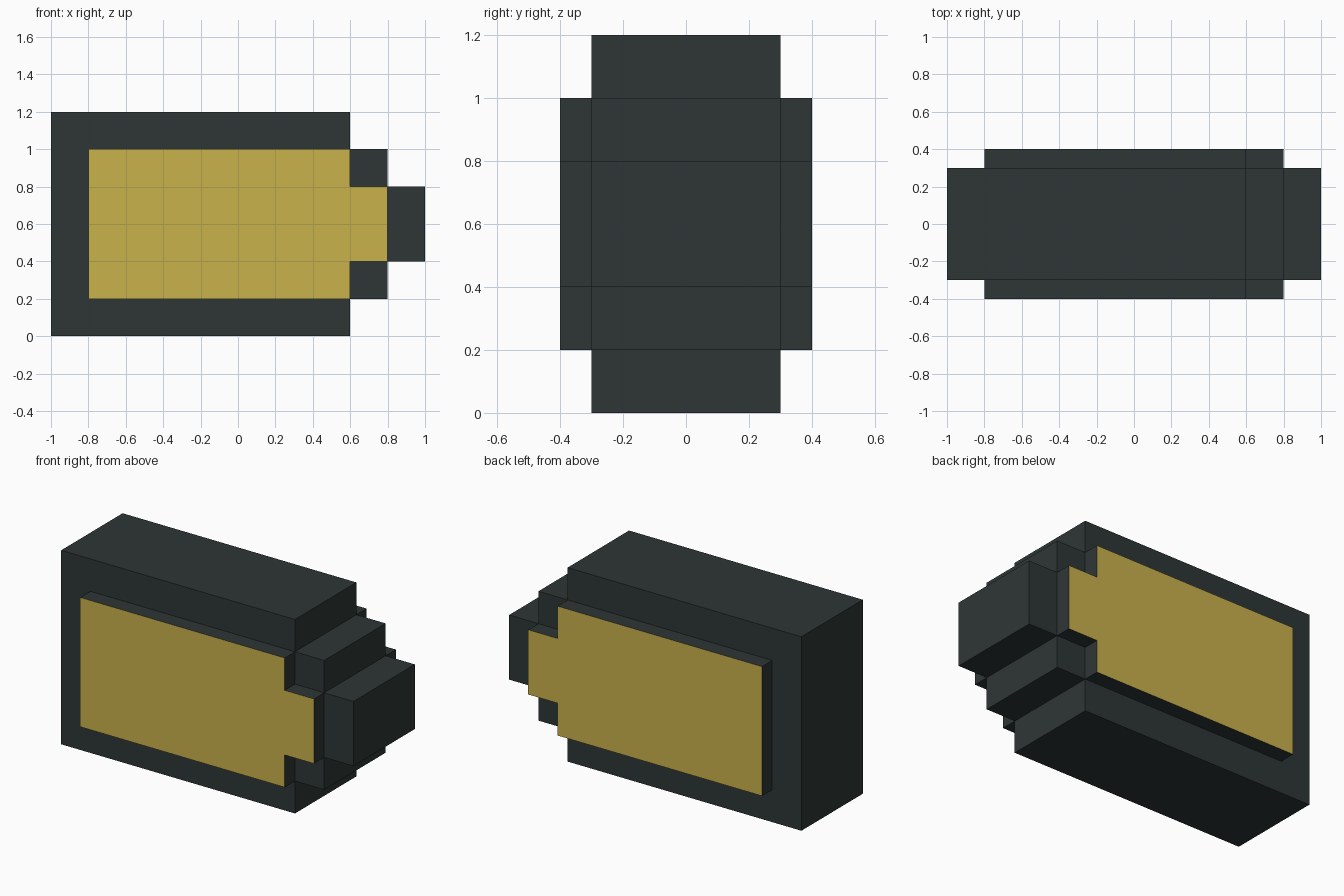
import bpy
import bmesh

if "Cube" in bpy.data.objects:
    bpy.data.objects.remove(bpy.data.objects["Cube"])


def material(name, rgb):
    m = bpy.data.materials.new(name)
    m.diffuse_color = (*rgb, 1.0)
    m.use_nodes = True
    m.node_tree.nodes["Principled BSDF"].inputs["Base Color"].default_value = m.diffuse_color
    return m


dark = material("dark slate", (0.0273, 0.0369, 0.0356))
gold = material("gold", (0.584, 0.445, 0.072))


def extrude_profile(name, profile, y0, y1, mats, gold_y=None):
    """Extrude an XZ outline from y0 to y1; the cap at gold_y takes the second material."""
    bm = bmesh.new()
    cap = bm.faces.new([bm.verts.new((x, y0, z)) for x, z in profile])
    new = bmesh.ops.extrude_face_region(bm, geom=[cap], use_keep_orig=True)["geom"]
    verts = [g for g in new if isinstance(g, bmesh.types.BMVert)]
    bmesh.ops.translate(bm, verts=verts, vec=(0, y1 - y0, 0))
    bmesh.ops.recalc_face_normals(bm, faces=bm.faces)
    if gold_y is not None:
        for f in bm.faces:
            if all(abs(v.co.y - gold_y) < 1e-4 for v in f.verts):
                f.material_index = 1
    mesh = bpy.data.meshes.new(name)
    bm.to_mesh(mesh)
    bm.free()
    for m in mats:
        mesh.materials.append(m)
    obj = bpy.data.objects.new(name, mesh)
    bpy.context.collection.objects.link(obj)
    return obj


def mirrored_outline(lower):
    """Complete an outline that is symmetric about the height z = 0.6."""
    return lower + [(x, 1.2 - z) for x, z in reversed(lower)]


# Main body with a stepped right end
body = mirrored_outline([(-1, 0), (0.6, 0), (0.6, 0.2), (0.8, 0.2), (0.8, 0.4), (1, 0.4)])
extrude_profile("body", body, -0.3, 0.3, [dark])

# Raised panels with dark rims and gold outer faces
panel = mirrored_outline([(-0.8, 0.2), (0.6, 0.2), (0.6, 0.4), (0.8, 0.4)])
for name, side in (("front_panel", -1), ("back_panel", 1)):
    extrude_profile(name, panel, side * 0.3, side * 0.4, [dark, gold], side * 0.4)
